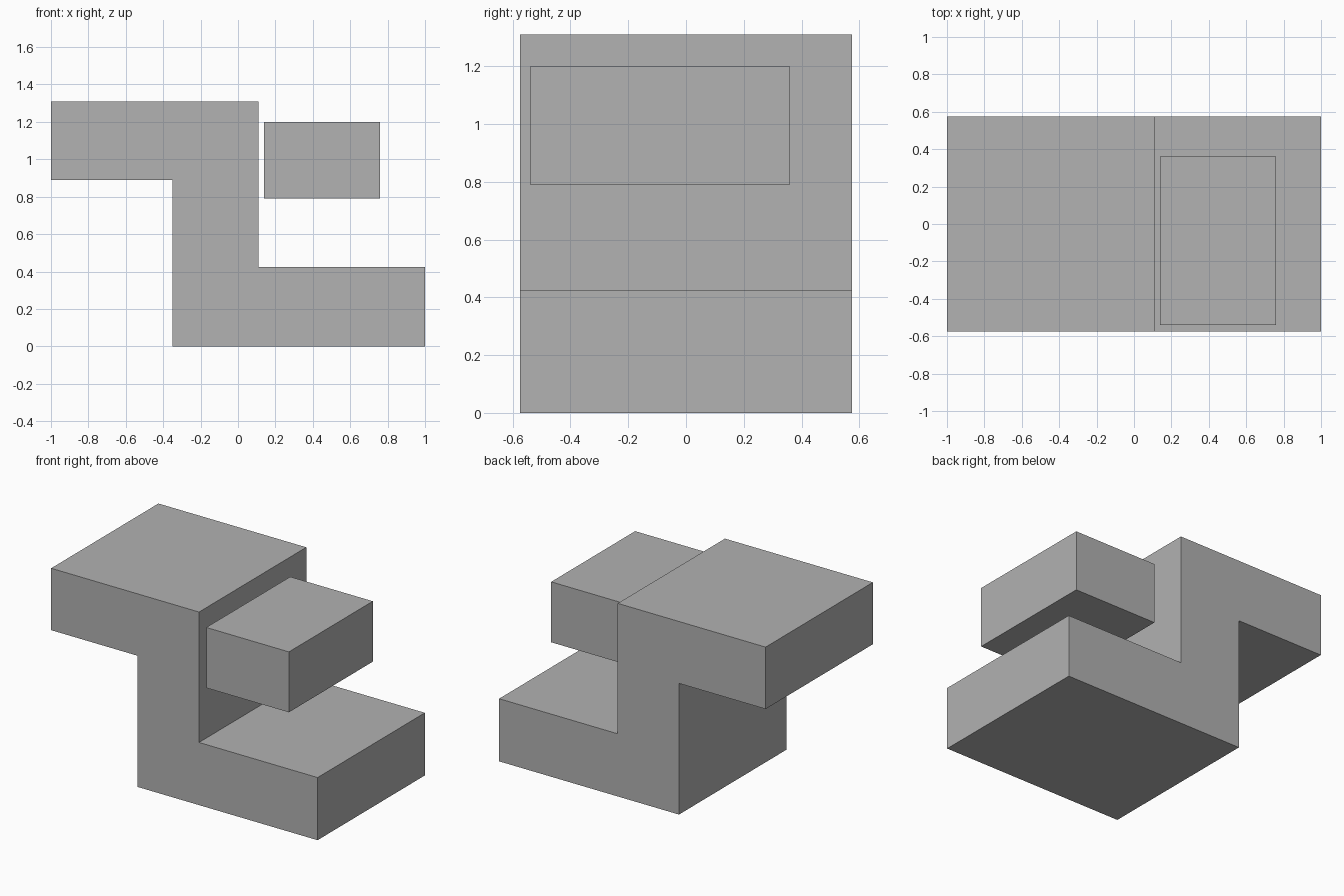
import bpy
import bmesh
from mathutils import Vector

if "Cube" in bpy.data.objects:
    bpy.data.objects.remove(bpy.data.objects["Cube"], do_unlink=True)

# Single flat grey
grey = bpy.data.materials.new("plain_grey")
grey.use_nodes = True
colour = (0.445, 0.445, 0.445, 1)
grey.diffuse_color = colour
grey.node_tree.nodes["Principled BSDF"].inputs["Base Color"].default_value = colour


def extrude_profile(name, profile, y_front, y_back):
    """Extrude an (x, z) outline along y into a solid."""
    bm = bmesh.new()
    face = bm.faces.new([bm.verts.new((x, y_front, z)) for x, z in profile])
    result = bmesh.ops.extrude_face_region(bm, geom=[face])
    moved = [v for v in result["geom"] if isinstance(v, bmesh.types.BMVert)]
    bmesh.ops.translate(bm, verts=moved, vec=Vector((0, y_back - y_front, 0)))
    # Make sure the starting cap is still there, then close the shell
    if not face.is_valid:
        bmesh.ops.holes_fill(bm, edges=[e for e in bm.edges if e.is_boundary])
    bmesh.ops.recalc_face_normals(bm, faces=bm.faces)
    mesh = bpy.data.meshes.new(name)
    bm.to_mesh(mesh)
    bm.free()
    mesh.materials.append(grey)
    obj = bpy.data.objects.new(name, mesh)
    bpy.context.collection.objects.link(obj)
    return obj


# Stepped body: raised arm, upright and foot in one solid
top, arm_under, foot_top = 1.31, 0.89, 0.425
left, right = -0.35, 0.11
extrude_profile("stepped_body", [
    (left, 0), (1, 0), (1, foot_top), (right, foot_top),
    (right, top), (-1, top), (-1, arm_under), (left, arm_under),
], -0.575, 0.575)

# Separate block hovering above the foot
extrude_profile("floating_block", [
    (0.14, 0.79), (0.76, 0.79), (0.76, 1.2), (0.14, 1.2),
], -0.54, 0.36)
